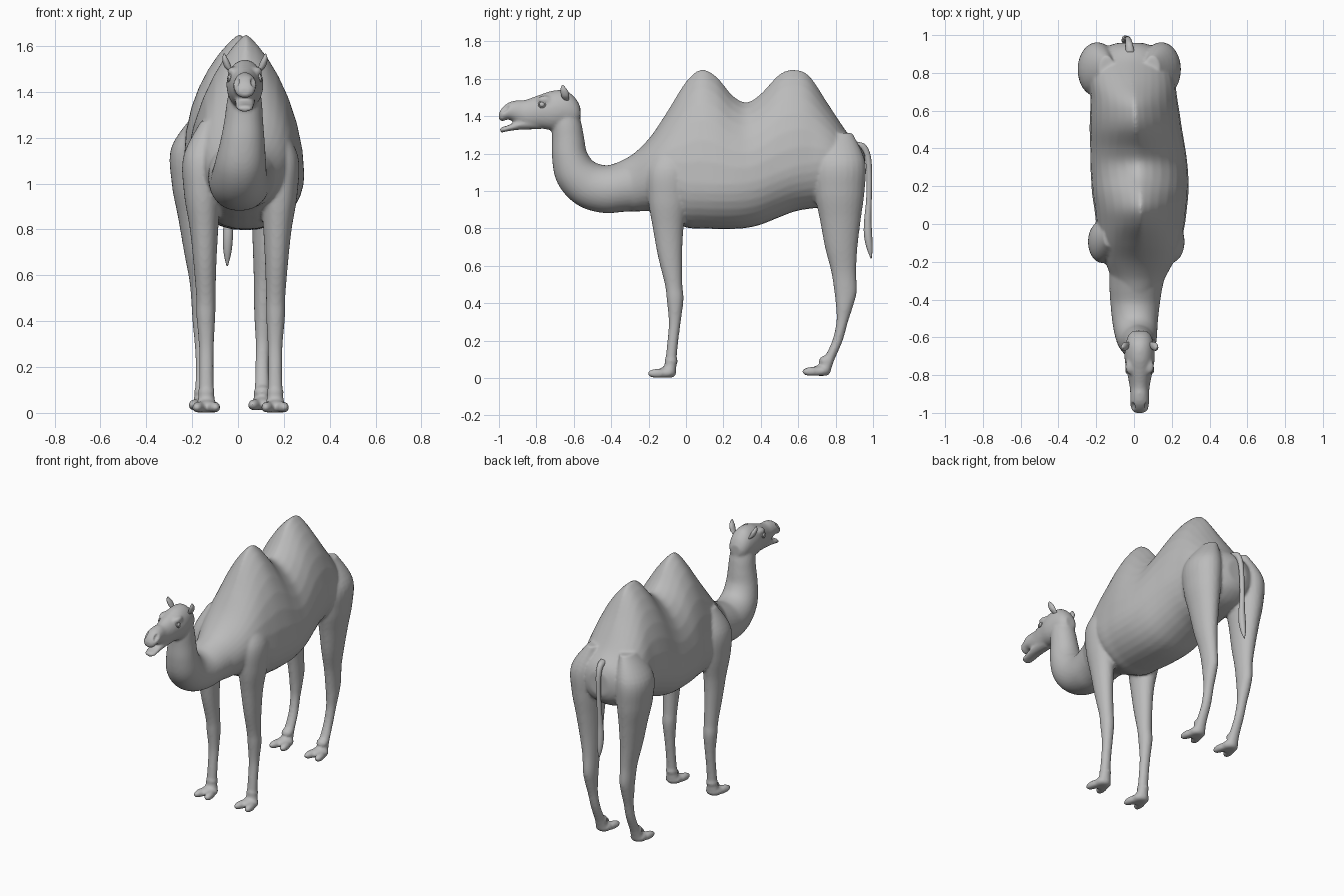
import bpy, bmesh, math
from mathutils import Vector

cube = bpy.data.objects.get("Cube")
if cube:
    bpy.data.objects.remove(cube, do_unlink=True)

coat = bpy.data.materials.new("grey_coat")
coat.use_nodes = True
GREY = (0.5, 0.5, 0.5, 1)
coat.diffuse_color = GREY
coat.node_tree.nodes["Principled BSDF"].inputs["Base Color"].default_value = GREY


def make(name, bm):
    bmesh.ops.recalc_face_normals(bm, faces=bm.faces)
    mesh = bpy.data.meshes.new(name)
    bm.to_mesh(mesh)
    bm.free()
    mesh.materials.append(coat)
    mesh.shade_smooth()
    obj = bpy.data.objects.new(name, mesh)
    bpy.context.collection.objects.link(obj)
    return obj


def spline(points, steps=6):
    """Catmull-Rom interpolation of equal-length tuples."""
    pts = [points[0], *points, points[-1]]
    out = []
    for i in range(1, len(pts) - 2):
        for s in range(steps):
            t = s / steps
            out.append([0.5 * (2 * b + (c - a) * t + (2 * a - 5 * b + 4 * c - d) * t * t
                               + (3 * b - a - 3 * c + d) * t ** 3)
                        for a, b, c, d in zip(*pts[i - 1:i + 3])])
    return out + [list(points[-1])]


def loft(name, stations, sides=32):
    """Station: x, y, z, half width, reach up, reach down, peak sharpness, tilt."""
    bm = bmesh.new()
    rings = []
    for x, y, z, w, up, down, sharp, tilt in spline(stations):
        axis = Vector((0, math.sin(math.radians(tilt)), math.cos(math.radians(tilt))))
        ring = []
        for k in range(sides):
            c, s = math.cos(math.tau * k / sides), math.sin(math.tau * k / sides)
            side = math.copysign(abs(c) ** (sharp if s > 0 else 0.9), c)
            p = Vector((x + w * side, y, z)) + axis * s * (up if s > 0 else down)
            ring.append(bm.verts.new(p))
        rings.append(ring)
    for a, b in zip(rings, rings[1:]):
        for k in range(sides):
            n = (k + 1) % sides
            bm.faces.new((a[k], a[n], b[n], b[k]))
    bm.faces.new(rings[0])
    bm.faces.new(rings[-1])
    return make(name, bm)


def ball(name, centre, radii, turn=0, floor=None):
    bm = bmesh.new()
    bmesh.ops.create_uvsphere(bm, u_segments=24, v_segments=14, radius=1)
    ct, st = math.cos(turn), math.sin(turn)
    for v in bm.verts:
        p = Vector([a * r for a, r in zip(v.co, radii)])
        v.co = Vector((p.x * ct - p.y * st, p.x * st + p.y * ct, p.z)) + Vector(centre)
        if floor is not None:
            v.co.z = max(v.co.z, floor)
    return make(name, bm)


def along_y(x, y, top, bottom, width, sharp=1.0, belly=1.0):
    """Upright section from its top and bottom heights."""
    mid = bottom + min(belly, 0.5 * (top - bottom))
    return (x, y, mid, width, top - mid, mid - bottom, sharp, 0)


# Trunk with two humps
trunk = [(.015, -.36, 1.155, .90, .11, 1), (.022, -.28, 1.20, .89, .145, 1), (.03, -.19, 1.29, .89, .185, 1.1),
         (.033, -.10, 1.425, .85, .215, 1.35), (.035, 0, 1.585, .805, .235, 1.6),
         (.035, .08, 1.65, .80, .245, 1.65), (.033, .16, 1.615, .797, .255, 1.6),
         (.03, .25, 1.51, .797, .258, 1.4), (.025, .325, 1.475, .803, .257, 1.35),
         (.02, .40, 1.52, .82, .252, 1.4), (.01, .50, 1.625, .86, .245, 1.6),
         (.005, .58, 1.65, .89, .238, 1.65), (0, .66, 1.615, .905, .23, 1.6),
         (-.01, .76, 1.465, .915, .225, 1.35), (-.02, .86, 1.315, .94, .20, 1.1),
         (-.02, .93, 1.24, .99, .14, 1), (-.02, .958, 1.19, 1.04, .07, 1)]
parts = [loft("body", [along_y(*t, belly=.24) for t in trunk])]

# Neck, curving from the chest up to the skull
neck = [(.02, -.26, 1.045, .15, .15, 0), (.01, -.34, 1.025, .14, .137, 0), (.006, -.43, 1.01, .13, .128, 5),
        (.006, -.52, 1.035, .12, .125, 32), (.012, -.59, 1.10, .11, .113, 60),
        (.02, -.622, 1.19, .096, .095, 82), (.025, -.63, 1.28, .084, .086, 90),
        (.028, -.637, 1.36, .076, .08, 95), (.03, -.645, 1.44, .06, .065, 95)]
parts.append(loft("neck", [(x, y, z, w, r, r, 1, a) for x, y, z, w, r, a in neck]))

# Head and open lower jaw
HX = .03
skull = [(-.565, 1.45, 1.38, .035), (-.59, 1.495, 1.35, .06), (-.64, 1.535, 1.335, .075), (-.71, 1.537, 1.325, .08),
         (-.78, 1.515, 1.335, .068), (-.86, 1.487, 1.34, .053), (-.905, 1.485, 1.365, .05),
         (-.95, 1.472, 1.382, .05), (-.985, 1.442, 1.372, .042), (-1.0, 1.415, 1.385, .022)]
jaw = [(-.78, 1.41, 1.33, .045), (-.88, 1.385, 1.328, .043),
       (-.95, 1.352, 1.32, .04), (-.98, 1.343, 1.313, .035), (-.995, 1.335, 1.315, .02)]
parts.append(loft("skull", [along_y(HX, *s) for s in skull]))
parts.append(loft("lower_jaw", [along_y(HX, *s) for s in jaw]))

# Legs: x from the middle, y, z, half width, half depth
front_leg = [(.14, -.07, 1.27, .035, .05), (.17, -.09, 1.12, .08, .11), (.168, -.095, .96, .08, .108),
             (.16, -.095, .80, .062, .082), (.156, -.085, .65, .05, .065), (.152, -.066, .50, .042, .047),
             (.152, -.058, .42, .041, .045), (.15, -.06, .30, .033, .032), (.15, -.07, .20, .031, .029),
             (.15, -.08, .10, .033, .03), (.15, -.086, .04, .04, .034)]
hind_leg = [(.12, .82, 1.31, .04, .07), (.165, .82, 1.16, .10, .138), (.168, .82, 1.0, .096, .135),
            (.16, .825, .85, .076, .11), (.15, .83, .70, .06, .087), (.14, .843, .57, .046, .067),
            (.136, .853, .46, .041, .06), (.135, .847, .38, .037, .045), (.133, .835, .30, .031, .031),
            (.13, .81, .20, .03, .028), (.13, .765, .10, .033, .03), (.13, .74, .045, .04, .036)]
for side, word in ((1, "left"), (-1, "right")):
    for end, middle, leg, floor in (("front", .012, front_leg, .002), ("hind", -.025, hind_leg, .012)):
        parts.append(loft(f"{end}_leg_{word}",
                          [(middle + side * x, y, z, w, d, d, 1, 90) for x, y, z, w, d in leg], 24))
        # Padded foot with two splayed toes
        fx, fy = middle + side * leg[-1][0], leg[-1][1]
        parts.append(ball(f"{end}_pad_{word}", (fx, fy - .02, floor + .025), (.052, .054, .032), floor=floor))
        parts.append(ball(f"{end}_fetlock_{word}", (fx, fy + .006, .09), (.037, .036, .03)))
        for toe in (1, -1):
            parts.append(ball(f"{end}_toe_{word}", (fx + toe * .032, fy - .06, floor + .022),
                              (.027, .062, .026), toe * .2, floor))
    parts.append(ball(f"brow_{word}", (HX + side * .052, -.755, 1.488), (.024, .04, .022)))

# Fuse the parts into one soft skin
for obj in bpy.context.selected_objects:
    obj.select_set(False)
for obj in parts:
    obj.select_set(True)
skin = parts[0]
bpy.context.view_layer.objects.active = skin
bpy.ops.object.join()
remesh = skin.modifiers.new("fuse", 'REMESH')
remesh.mode = 'VOXEL'
remesh.voxel_size = .009
remesh.use_smooth_shade = True
soften = skin.modifiers.new("soften", 'SMOOTH')
soften.iterations = 5
for mod in ("fuse", "soften"):
    bpy.ops.object.modifier_apply(modifier=mod)

# Nostril slits pressed into the muzzle
for v in skin.data.vertices:
    for side in (1, -1):
        d = v.co - Vector((HX + side * .034, -.965, 1.44))
        reach = (d.x / .03) ** 2 + ((d.y - d.z) / .016) ** 2 + ((d.y + d.z) / .04) ** 2
        if reach < 1:
            v.co += Vector((-side * .012, .008, -.004)) * (1 - reach)

# Eyes with lids, and ears
for side, word in ((1, "left"), (-1, "right")):
    ball(f"eye_{word}", (HX + side * .064, -.77, 1.462), (.012, .015, .014))
    lid = [(HX + side * (.067 - .004 * math.sin(a)), -.77 + .018 * math.cos(a), 1.462 + .015 * math.sin(a),
            .005, .004, .004, 1, math.degrees(math.pi / 2 - a)) for a in
           [math.tau * k / 10 for k in range(11)]]
    loft(f"eyelid_{word}", lid, 10)
    ear = [(.055, -.64, 1.485, .010, .014), (.072, -.645, 1.505, .015, .02), (.082, -.65, 1.53, .015, .021),
           (.088, -.656, 1.55, .010, .014), (.09, -.66, 1.567, .002, .003)]
    loft(f"ear_{word}", [(HX + side * x, y, z, w, d, d, 1, 90) for x, y, z, w, d in ear], 16)

# Tail with a tufted end
tail = [(-.02, .90, 1.245, .024, 40), (-.025, .945, 1.235, .02, 50), (-.03, .972, 1.18, .017, 80),
        (-.035, .98, 1.08, .015, 90), (-.04, .978, .95, .015, 90), (-.042, .972, .85, .019, 90),
        (-.044, .973, .77, .022, 90), (-.046, .981, .70, .017, 90), (-.047, .99, .64, .003, 90)]
loft("tail", [(x, y, z, r, r, r, 1, a) for x, y, z, r, a in tail], 16)
